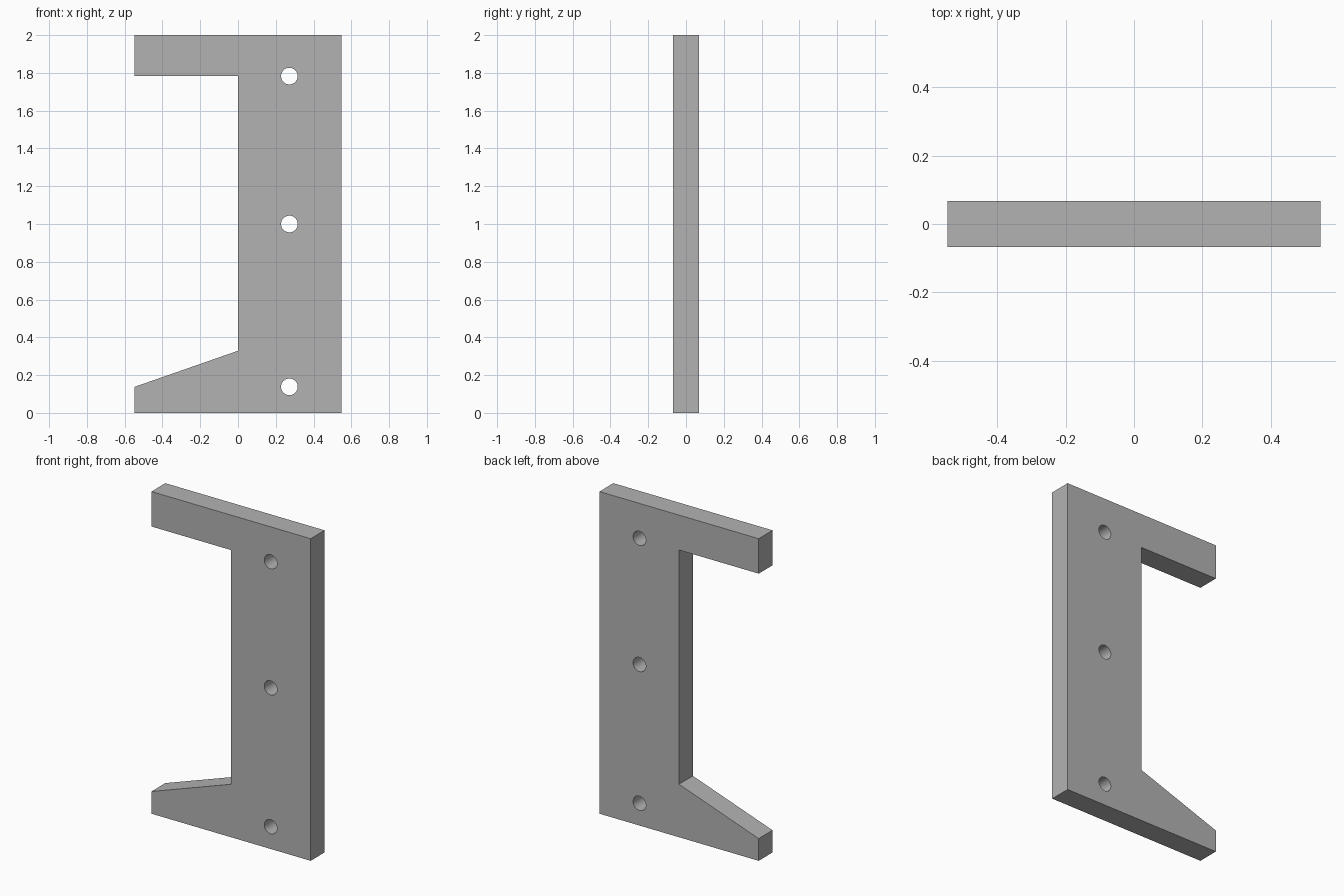
import bpy
import bmesh
from mathutils import Matrix

HALF_WIDTH, HALF_DEPTH, HEIGHT = 0.547, 0.068, 2.0
HOLE_X, HOLE_RADIUS = 0.272, 0.044
HOLE_HEIGHTS = (0.138, 1.0, 1.783)

cube = bpy.data.objects.get("Cube")
if cube:
    bpy.data.objects.remove(cube, do_unlink=True)


def make_object(name, bm):
    bmesh.ops.recalc_face_normals(bm, faces=bm.faces)
    mesh = bpy.data.meshes.new(name)
    bm.to_mesh(mesh)
    bm.free()
    obj = bpy.data.objects.new(name, mesh)
    bpy.context.collection.objects.link(obj)
    return obj


grey = bpy.data.materials.new("plain grey")
grey.use_nodes = True
colour = (0.45, 0.45, 0.45, 1)
grey.diffuse_color = colour
grey.node_tree.nodes["Principled BSDF"].inputs["Base Color"].default_value = colour

# Bracket plate: upright with a square top arm and a tapered bottom arm
profile = [
    (-HALF_WIDTH, 0), (HALF_WIDTH, 0), (HALF_WIDTH, HEIGHT), (-HALF_WIDTH, HEIGHT),
    (-HALF_WIDTH, 1.783), (0, 1.783), (0, 0.329), (-HALF_WIDTH, 0.138),
]
bm = bmesh.new()
face = bm.faces.new([bm.verts.new((x, -HALF_DEPTH, z)) for x, z in profile])
extruded = bmesh.ops.extrude_face_region(bm, geom=[face])["geom"]
bmesh.ops.translate(bm, vec=(0, 2 * HALF_DEPTH, 0),
                    verts=[v for v in extruded if isinstance(v, bmesh.types.BMVert)])
bracket = make_object("bracket_plate", bm)
bracket.data.materials.append(grey)

# Three screw holes bored front to back
bm = bmesh.new()
for z in HOLE_HEIGHTS:
    bmesh.ops.create_cone(
        bm, cap_ends=True, segments=48, radius1=HOLE_RADIUS, radius2=HOLE_RADIUS,
        depth=4 * HALF_DEPTH,
        matrix=Matrix.Translation((HOLE_X, 0, z)) @ Matrix.Rotation(1.5707963, 4, "X"))
cutter = make_object("hole_cutter", bm)
cutter.data.materials.append(grey)
cutter.hide_render = True

bpy.ops.object.select_all(action="DESELECT")
bracket.select_set(True)
bpy.context.view_layer.objects.active = bracket
boolean = bracket.modifiers.new("screw holes", "BOOLEAN")
boolean.operation = "DIFFERENCE"
boolean.solver = "EXACT"
boolean.object = cutter
bpy.ops.object.modifier_apply(modifier=boolean.name)
bpy.data.objects.remove(cutter, do_unlink=True)

# Smooth hole walls, crisp plate edges
bpy.ops.object.shade_smooth_by_angle(angle=0.52)
